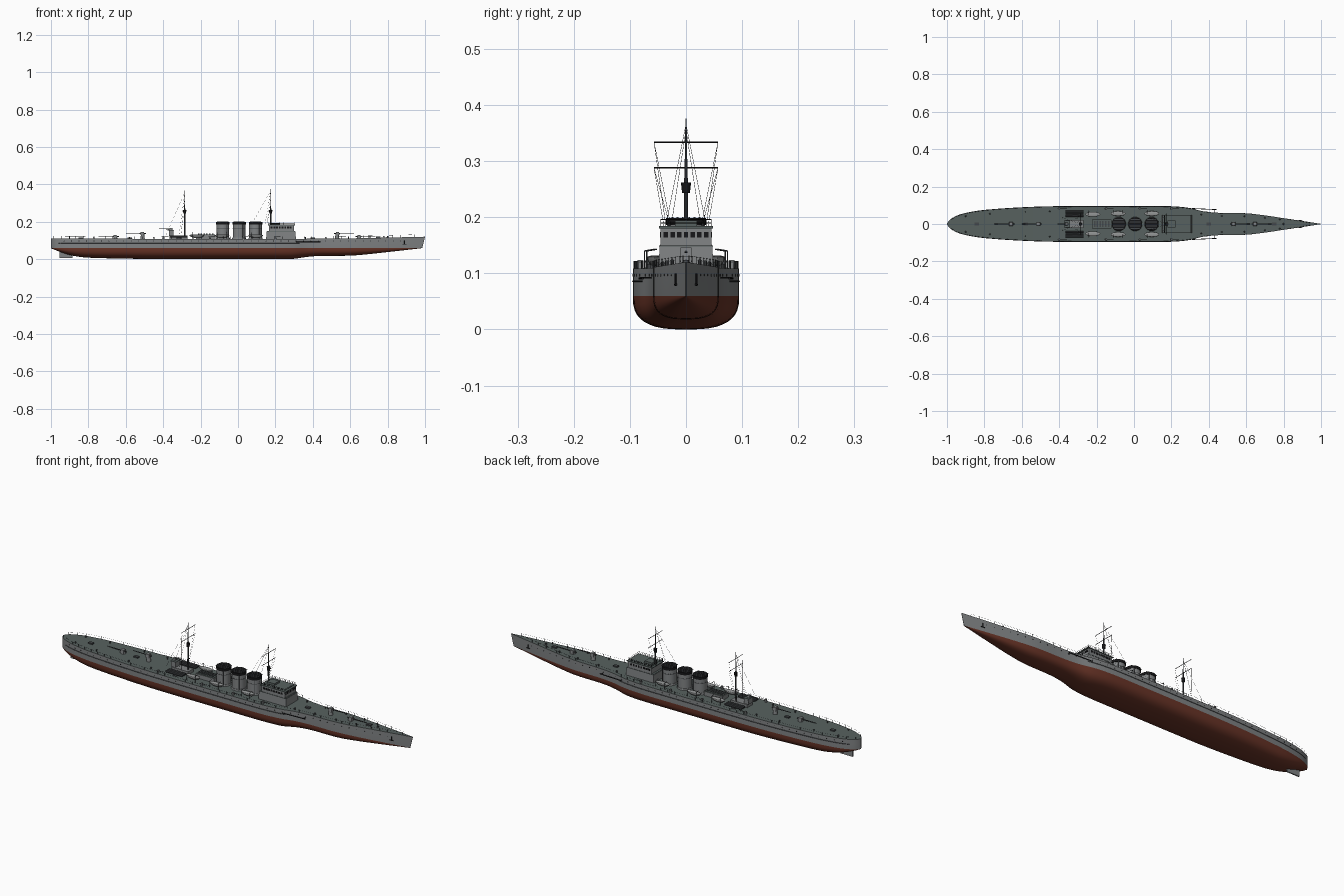
import bpy, bmesh, math
from mathutils import Vector, Matrix

if "Cube" in bpy.data.objects:
    bpy.data.objects.remove(bpy.data.objects["Cube"])


def mat(name, r, g, b):
    m = bpy.data.materials.new(name)
    m.diffuse_color = (r, g, b, 1)
    m.use_nodes = True
    m.node_tree.nodes["Principled BSDF"].inputs["Base Color"].default_value = m.diffuse_color
    return m


GREY = mat("hull grey", 0.215, 0.225, 0.23)
DECK = mat("deck green grey", 0.095, 0.12, 0.115)
RED = mat("bottom red", 0.14, 0.034, 0.02)
BLACK = mat("black", 0.008, 0.008, 0.009)
DARK = mat("dark grey", 0.06, 0.065, 0.07)
PALE = mat("boat grey", 0.3, 0.31, 0.31)


def finish(name, bm, mats, angle=35, fix=True):
    if fix:
        bmesh.ops.recalc_face_normals(bm, faces=bm.faces)
    me = bpy.data.meshes.new(name)
    bm.to_mesh(me)
    bm.free()
    for m in mats:
        me.materials.append(m)
    me.shade_smooth()
    me.set_sharp_from_angle(angle=math.radians(angle))
    ob = bpy.data.objects.new(name, me)
    bpy.context.collection.objects.link(ob)
    return ob


def box(bm, x0, x1, y0, y1, z0, z1, mi=0, taper=1.0):
    vs = bmesh.ops.create_cube(bm, size=1)["verts"]
    for v in vs:
        k = taper if v.co.z > 0 else 1
        v.co = Vector(((x0 + x1) / 2 + v.co.x * (x1 - x0) * k,
                       (y0 + y1) / 2 + v.co.y * (y1 - y0) * k, z1 if v.co.z > 0 else z0))
    for f in {f for v in vs for f in v.link_faces}:
        f.material_index = mi


def rod(bm, a, b, r, r2=None, n=6, mi=0):
    a, b = Vector(a), Vector(b)
    d = b - a
    m = Matrix.Translation((a + b) / 2) @ d.to_track_quat('Z', 'Y').to_matrix().to_4x4()
    vs = bmesh.ops.create_cone(bm, cap_ends=True, segments=n, radius1=r,
                               radius2=r if r2 is None else r2, depth=d.length, matrix=m)["verts"]
    for f in {f for v in vs for f in v.link_faces}:
        f.material_index = mi


def curve(tab, x):
    # smooth interpolation through a small table
    for i in range(len(tab) - 1):
        (x0, y0), (x1, y1) = tab[i], tab[i + 1]
        if x <= x1:
            sl = lambda k: ((tab[min(k + 1, len(tab) - 1)][1] - tab[max(k - 1, 0)][1]) /
                            (tab[min(k + 1, len(tab) - 1)][0] - tab[max(k - 1, 0)][0]))
            h = x1 - x0
            t = (x - x0) / h
            return ((2*t**3 - 3*t*t + 1) * y0 + (t**3 - 2*t*t + t) * h * sl(i)
                    + (3*t*t - 2*t**3) * y1 + (t**3 - t*t) * h * sl(i + 1))
    return tab[-1][1]


BEAM = [(-1, .002), (-.99, .018), (-.97, .033), (-.93, .05), (-.88, .062), (-.8, .074), (-.6, .088),
        (-.4, .094), (0, .0945), (.2, .0935), (.3, .084), (.37, .068), (.45, .06), (.6, .057),
        (.7, .046), (.8, .031), (.9, .015), (.985, .0008)]
KEEL = [(-1, .058), (-.97, .046), (-.93, .031), (-.87, .016), (-.8, .008), (-.6, .003), (-.4, 0), (.25, 0),
        (.3, .002), (.36, .011), (.43, .017), (.6, .019), (.7, .027), (.8, .038), (.9, .049), (.985, .059)]
SHEER = [(-1, .111), (-.5, .109), (.3, .109), (.6, .111), (.985, .12)]
WL = .06
beam = lambda x: curve(BEAM, x)
deck = lambda x: curve(SHEER, x)

# hull: lofted sections, coloured by height, with deck strip on top
bm = bmesh.new()
xs = [-1, -.997, -.99, -.98] + [-.97 + i * .023 for i in range(85)] + [.985]
rings = []
for x in xs:
    w, zk, zd = beam(x), max(0, curve(KEEL, x)), deck(x)
    half = [(w, zd), (w, (zd + WL) / 2)]
    half += [(w * math.cos(a) ** .72, WL - (WL - zk) * math.sin(a) ** .72)
             for a in [i * math.pi / 20 for i in range(10)]] + [(0, zk)]
    pts = half + [(-y, z) for y, z in half[-2::-1]]
    rake = max(0, (x - .8) / .185) * .015
    rings.append([bm.verts.new((x + rake * (z - WL) / .06, y, z)) for y, z in pts])
n = len(rings[0])
for a, b in zip(rings, rings[1:]):
    for j in range(n):
        q = [a[j], b[j], b[(j + 1) % n], a[(j + 1) % n]]
        f = bm.faces.new(q)
        zc = sum(v.co.z for v in q) / 4
        f.material_index = 1 if j == n - 1 else (2 if zc < WL else 0)
bm.faces.new(rings[0])
bm.faces.new(rings[-1])
finish("hull", bm, [GREY, DECK, RED], 40)

# rudder
bm = bmesh.new()
box(bm, -.955, -.885, -.003, .003, .006, .04)
finish("rudder", bm, [GREY])

# side details: strake, portholes, swinging booms, anchors
bm = bmesh.new()
ports = bmesh.new()
booms = bmesh.new()
for s in (1, -1):
    sx = [-.96 + i * .03 for i in range(44)]
    for a, b in zip(sx, sx[1:]):
        rod(bm, (a, s * beam(a), .086), (b, s * beam(b), .086), .0014, n=4)
    for i in range(46):
        x = -.93 + i * .04
        y = beam(x)
        rod(ports, (x, s * (y - .002), .097), (x, s * (y + .0008), .097), .0022, n=8)
    rod(booms, (.31, s * .083, .091), (.44, s * .077, .091), .0022)
    rod(booms, (.43, s * .06, .092), (.43, s * .078, .092), .0015)
    y = beam(.89) + .002
    rod(booms, (.89, s * y, .078), (.89, s * y, .1), .0018)
    rod(booms, (.88, s * (y + .001), .08), (.9, s * (y - .001), .08), .0022)
finish("side_strake", bm, [DARK])
finish("portholes", ports, [BLACK])
finish("booms_and_anchors", booms, [BLACK])

# railing stanchions and wire
bm = bmesh.new()
rx = [-.985 + i * .0394 for i in range(50)]
for s in (1, -1):
    pts = [(x, s * max(0, beam(x) - .002), deck(x)) for x in rx]
    for p in pts:
        rod(bm, p, (p[0], p[1], p[2] + .013), .0007, n=4)
    for p, q in zip(pts, pts[1:]):
        rod(bm, (p[0], p[1], p[2] + .012), (q[0], q[1], q[2] + .012), .00035, n=3)
finish("deck_railing", bm, [DARK])

# bridge: two tiers, windows, roof and parapet rails
bm = bmesh.new()
box(bm, .15, .31, -.049, .049, .105, .148, 0, .96)
box(bm, .165, .3, -.046, .046, .148, .18, 0, .98)
box(bm, .155, .305, -.048, .048, .148, .15, 1)
box(bm, .16, .305, -.048, .048, .18, .184, 1)
box(bm, .18, .222, -.02, .02, .184, .194, 1)
for i in range(7):
    y = -.036 + i * .012
    box(bm, .299, .3005, y - .004, y + .004, .164, .174, 2)
for s in (1, -1):
    for i in range(8):
        x = .18 + i * .0145
        box(bm, x - .005, x + .005, s * .0456 - .0007, s * .0456 + .0007, .164, .174, 2)
    for i in range(8):
        x = .165 + i * .0193
        rod(bm, (x, s * .045, .184), (x, s * .045, .196), .0008, n=4, mi=2)
    for z in (.19, .196):
        rod(bm, (.165, s * .045, z), (.3, s * .045, z), .0007, n=4, mi=2)
for x in (.165, .3):
    for z in (.19, .196):
        rod(bm, (x, -.045, z), (x, .045, z), .0007, n=4, mi=2)
finish("bridge", bm, [GREY, DECK, BLACK])

# funnels with black caps, ring bands and steam pipes
for i, x in enumerate((-.081, .006, .094)):
    bm = bmesh.new()
    rod(bm, (x, 0, .105), (x, 0, .116), .039, .036, 32)
    rod(bm, (x, 0, .116), (x, 0, .188), .034, .034, 32)
    rod(bm, (x, 0, .186), (x, 0, .199), .036, .036, 32, 1)
    rod(bm, (x, 0, .165), (x, 0, .167), .0348, .0348, 32, 2)
    for s in (1, -1):
        rod(bm, (x + .02, s * .03, .108), (x + .02, s * .03, .19), .002, mi=2)
        for k in range(3):
            y = s * (.006 + .009 * k)
            box(bm, x - .03, x + .03, y - .0015, y + .0015, .199, .2005, 2)
    finish("funnel_%d" % (i + 1), bm, [GREY, BLACK, DARK])

# midships and aft deckhouses
bm = bmesh.new()
box(bm, -.225, -.12, -.025, .025, .105, .13)
box(bm, -.222, -.123, -.023, .023, .13, .133, 1)
for i in range(6):
    box(bm, -.215 + i * .015, -.207 + i * .015, -.016, .016, .133, .136, 2)
box(bm, -.365, -.27, -.022, .022, .105, .125)
box(bm, -.37, -.345, -.018, .018, .125, .152)
box(bm, -.373, -.342, -.02, .02, .152, .155, 1)
finish("deckhouses", bm, [GREY, DECK, DARK])

# triple tube mounts on each side
bm = bmesh.new()
for s in (1, -1):
    rod(bm, (-.315, s * .055, .105), (-.315, s * .055, .116), .014, n=16)
    for k in (-1, 0, 1):
        y = s * .055 + k * .012
        rod(bm, (-.365, y, .121), (-.27, y, .121), .0052, n=10)
finish("torpedo_tubes", bm, [DARK])

# ship's boats on davits
bm = bmesh.new()
for x, y in ((-.22, .052), (-.085, .056), (.095, .056)):
    for s in (1, -1):
        vs = bmesh.ops.create_uvsphere(bm, u_segments=16, v_segments=8, radius=1)["verts"]
        for v in vs:
            v.co = Vector((x + v.co.x * .04, s * y + v.co.y * .013,
                           .129 + (v.co.z * .016 if v.co.z < 0 else v.co.z * .003)))
        for dx in (-.025, .025):
            rod(bm, (x + dx, s * (y + .018), .107), (x + dx, s * (y + .018), .14), .0012, mi=1)
            rod(bm, (x + dx, s * (y + .018), .14), (x + dx, s * y, .143), .0012, mi=1)
finish("ship_boats", bm, [PALE, DARK], 50)


# main guns
def gun(name, x, d, base, z, y=0, k=1.0):
    bm = bmesh.new()
    rod(bm, (x, y, base), (x, y, z - .004), .012 * k, .009 * k, 16)
    a, b = sorted((x - d * .008 * k, x + d * .012 * k))
    box(bm, a, b, y - .011 * k, y + .011 * k, z - .01 * k, z + .008 * k, 0, .85)
    rod(bm, (x - d * .018 * k, y, z), (x + d * .09 * k, y, z + .001), .0028 * k, .0017 * k, 8, 1)
    finish(name, bm, [GREY, DARK])


gun("bow_gun", .645, 1, .107, .122)
gun("forward_raised_gun", .53, 1, .107, .138)
gun("aft_raised_gun", -.51, -1, .106, .138)
gun("stern_gun", -.655, -1, .106, .122)
gun("aft_house_gun", -.36, -1, .15, .161, 0, .7)
for s, w in ((1, "port"), (-1, "starboard")):
    for i, x in enumerate((-.4, -.15, .03, .2)):
        gun("%s_side_gun_%d" % (w, i + 1), x, 1, .107, .12, s * .082, .45)

# bollards, vents and hatches along the deck
bm = bmesh.new()
for x in (-.9, -.77, -.58, -.45, .36, .47, .59, .7, .78):
    for s in (1, -1):
        y = s * beam(x) * .72
        rod(bm, (x, y, deck(x) - .003), (x, y, deck(x) + .008), .003, n=8)
        rod(bm, (x, y, deck(x) + .007), (x, y, deck(x) + .01), .0042, .002, 8)
for x in (-.84, -.58, .4, .75):
    box(bm, x - .012, x + .012, -.008, .008, deck(x) - .003, deck(x) + .006)
rod(bm, (.8, 0, .11), (.8, 0, .124), .006, .004, 12)
finish("deck_fittings", bm, [DARK])


# masts with lookout, yards and rigging
def mast(name, x, top, foot):
    bm = bmesh.new()
    rod(bm, (x, 0, .105), (x, 0, .27), .0045, .0032, 10)
    rod(bm, (x, 0, .27), (x, 0, top), .0028, .001, 8)
    rod(bm, (x, 0, .243), (x, 0, .262), .007, .009, 12, 1)
    for z in (.288, .334):
        rod(bm, (x, -.057, z), (x, .057, z), .0012, n=6, mi=1)
    for s in (1, -1):
        for a, b in (((x, 0, top - .01), (x - .1, s * .035, foot)),
                     ((x, 0, top - .01), (x - .03, s * .035, foot)),
                     ((x, s * .057, .334), (x - .02, s * .028, foot)),
                     ((x, s * .057, .288), (x - .02, s * .03, foot))):
            rod(bm, a, b, .0004, n=3, mi=1)
    finish(name, bm, [DARK, BLACK])


mast("fore_mast", .175, .376, .19)
mast("main_mast", -.285, .366, .13)
